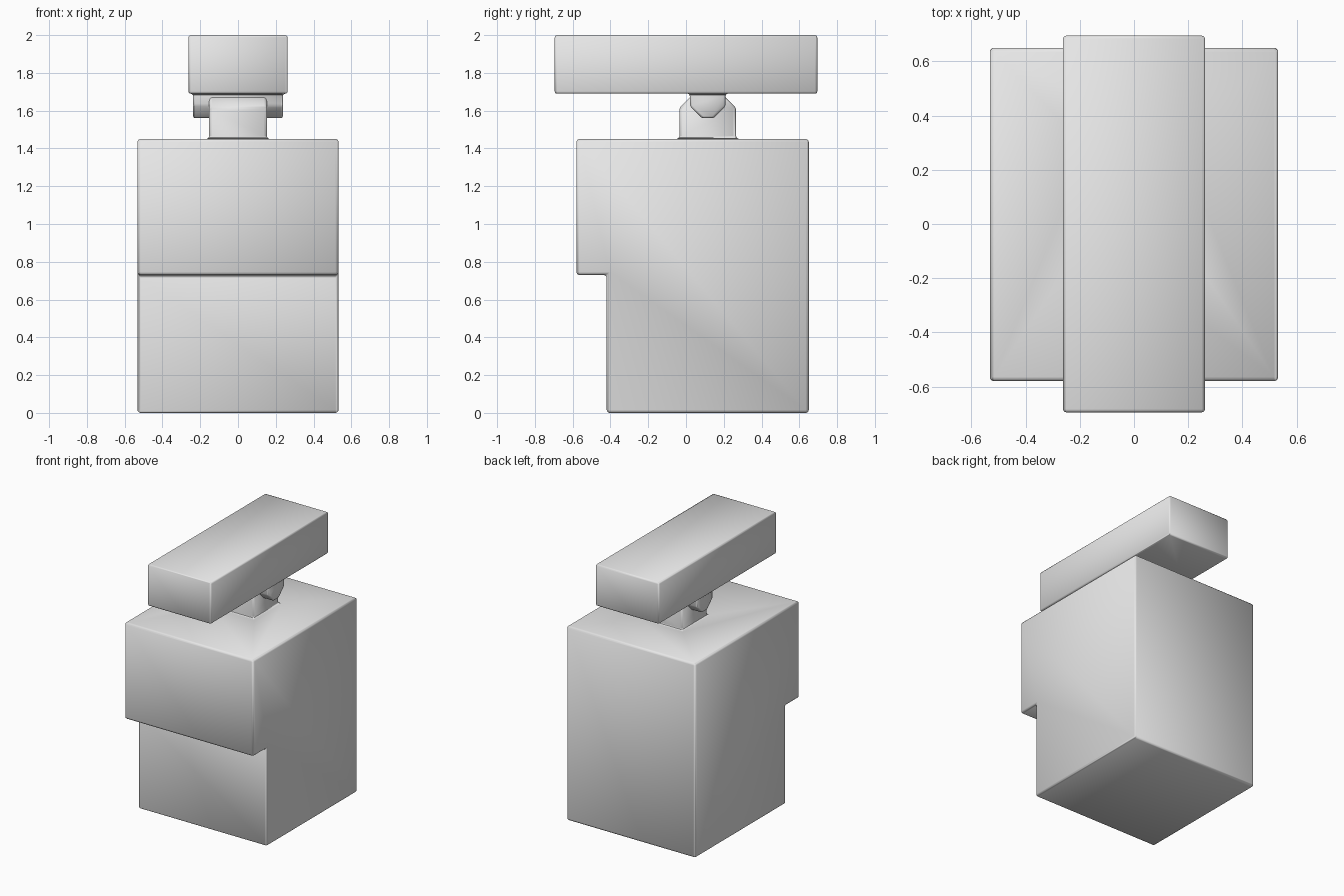
import bpy
import bmesh

cube = bpy.data.objects.get("Cube")
if cube:
    bpy.data.objects.remove(cube, do_unlink=True)

grey = bpy.data.materials.new("light_grey")
grey.use_nodes = True
grey.diffuse_color = (0.8, 0.8, 0.8, 1)
grey.node_tree.nodes["Principled BSDF"].inputs["Base Color"].default_value = (0.8, 0.8, 0.8, 1)


def extrude_across(name, profile, half_width):
    """Extrude a (y, z) outline symmetrically along x."""
    bm = bmesh.new()
    base = bm.faces.new([bm.verts.new((-half_width, y, z)) for y, z in profile])
    moved = bmesh.ops.extrude_face_region(bm, geom=[base])["geom"]
    verts = [v for v in moved if isinstance(v, bmesh.types.BMVert)]
    bmesh.ops.translate(bm, verts=verts, vec=(2 * half_width, 0, 0))
    bmesh.ops.recalc_face_normals(bm, faces=bm.faces)
    mesh = bpy.data.meshes.new(name)
    bm.to_mesh(mesh)
    bm.free()
    mesh.materials.append(grey)
    obj = bpy.data.objects.new(name, mesh)
    bpy.context.collection.objects.link(obj)
    return obj


def fuse_and_round(obj, addition):
    """Merge two solids, then round their outer edges and inner corners."""
    bpy.ops.object.select_all(action="DESELECT")
    bpy.context.view_layer.objects.active = obj
    obj.select_set(True)
    union = obj.modifiers.new("union", "BOOLEAN")
    union.operation = "UNION"
    union.solver = "EXACT"
    union.object = addition
    bpy.ops.object.modifier_apply(modifier=union.name)
    bpy.data.objects.remove(addition, do_unlink=True)
    bevel = obj.modifiers.new("rounded_edges", "BEVEL")
    bevel.width = 0.016
    bevel.segments = 3
    bevel.limit_method = "ANGLE"
    bevel.harden_normals = True
    bpy.ops.object.modifier_apply(modifier=bevel.name)
    bpy.ops.object.shade_smooth_by_angle(angle=0.6)


# Stepped body with the hinge post rising from its top
body = extrude_across("body", [
    (-0.42, 0), (0.65, 0), (0.65, 1.45), (-0.58, 1.45), (-0.58, 0.73), (-0.42, 0.73)], 0.532)
post = extrude_across("hinge_post", [
    (-0.035, 1.3), (0.265, 1.3), (0.265, 1.615), (0.2, 1.68), (0.03, 1.68), (-0.035, 1.615)], 0.153)
fuse_and_round(body, post)

# Long top bar with the faceted hinge pin hanging beneath it
bar = extrude_across("top_bar", [
    (-0.695, 1.69), (0.695, 1.69), (0.695, 2), (-0.695, 2)], 0.262)
pin = extrude_across("hinge_pin", [
    (0.02, 1.8), (0.02, 1.625), (0.085, 1.56), (0.145, 1.56), (0.21, 1.625), (0.21, 1.8)], 0.238)
fuse_and_round(bar, pin)
